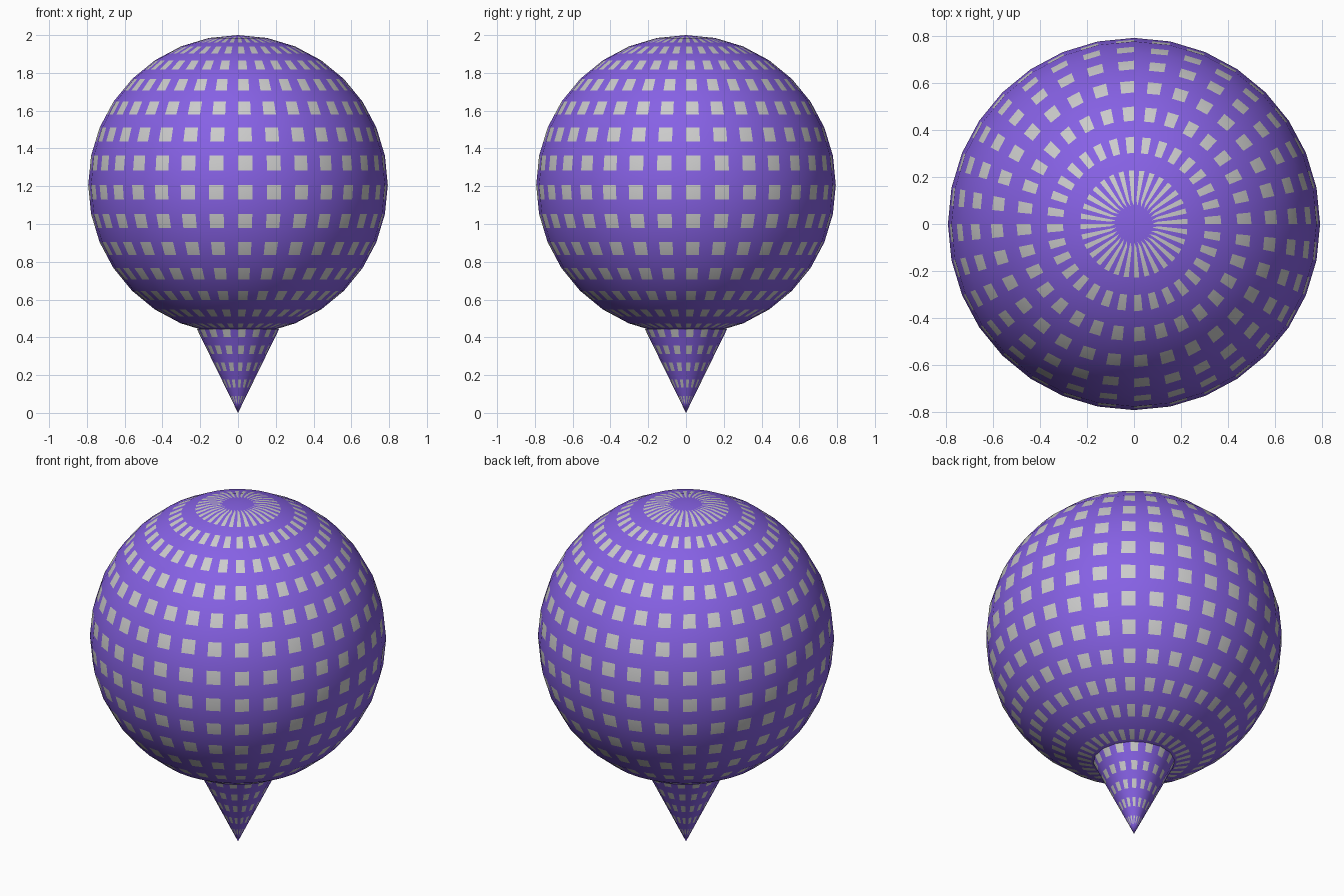
import bpy, bmesh, math
from mathutils import Vector

if "Cube" in bpy.data.objects:
    bpy.data.objects.remove(bpy.data.objects["Cube"])


def material(name, rgb):
    m = bpy.data.materials.new(name)
    m.diffuse_color = (*rgb, 1)
    m.use_nodes = True
    m.node_tree.nodes["Principled BSDF"].inputs["Base Color"].default_value = m.diffuse_color
    return m


purple = material("purple", (0.24, 0.12, 0.78))
grey = material("grey", (0.56, 0.56, 0.56))


def patched_lathe(name, profile, segments, cap=False):
    """Revolve a top-to-bottom profile; split each facet at its corners and grey one corner."""
    bm = bmesh.new()

    def point(r, z, j):
        a = 2 * math.pi * j / segments - math.pi / 2
        return Vector((r * math.cos(a), r * math.sin(a), z))

    for (r0, z0), (r1, z1) in zip(profile, profile[1:]):
        for j in range(segments):
            top = [point(r0, z0, j), point(r0, z0, j + 1)]
            low = [point(r1, z1, j), point(r1, z1, j + 1)]
            if r0 < 1e-5:
                c, pick = [top[0], low[0], low[1]], 1
            elif r1 < 1e-5:
                c, pick = [top[0], low[0], top[1]], 0
            else:
                c, pick = [top[0], low[0], low[1], top[1]], 0
            n = len(c)
            mid = sum(c, Vector()) / n
            for k in range(n):
                quad = (c[k], (c[k] + c[(k + 1) % n]) / 2, mid, (c[k] + c[k - 1]) / 2)
                f = bm.faces.new([bm.verts.new(p) for p in quad])
                f.material_index = 1 if k == pick else 0
    bmesh.ops.remove_doubles(bm, verts=bm.verts, dist=1e-5)
    if cap:
        rim = [e for e in bm.edges if e.is_boundary]
        bmesh.ops.holes_fill(bm, edges=rim, sides=0)
    bmesh.ops.recalc_face_normals(bm, faces=bm.faces)
    mesh = bpy.data.meshes.new(name)
    bm.to_mesh(mesh)
    bm.free()
    mesh.materials.append(purple)
    mesh.materials.append(grey)
    ob = bpy.data.objects.new(name, mesh)
    bpy.context.collection.objects.link(ob)
    bpy.ops.object.select_all(action='DESELECT')
    ob.select_set(True)
    bpy.context.view_layer.objects.active = ob
    bpy.ops.object.shade_smooth_by_angle(angle=math.radians(30))
    return ob


# Round ball: 32 segments, 16 rings
R, CZ = 0.793, 1.207
ball = [(R * math.sin(math.pi * i / 16), CZ + R * math.cos(math.pi * i / 16)) for i in range(17)]
patched_lathe("ball", ball, 32)

# Pointed cone underneath, tip on the ground
H, CR, ROWS = 0.445, 0.218, 5
cone = [(CR * (1 - i / ROWS), H * (1 - i / ROWS)) for i in range(ROWS + 1)]
patched_lathe("bottom_cone", cone, 16, cap=True)
